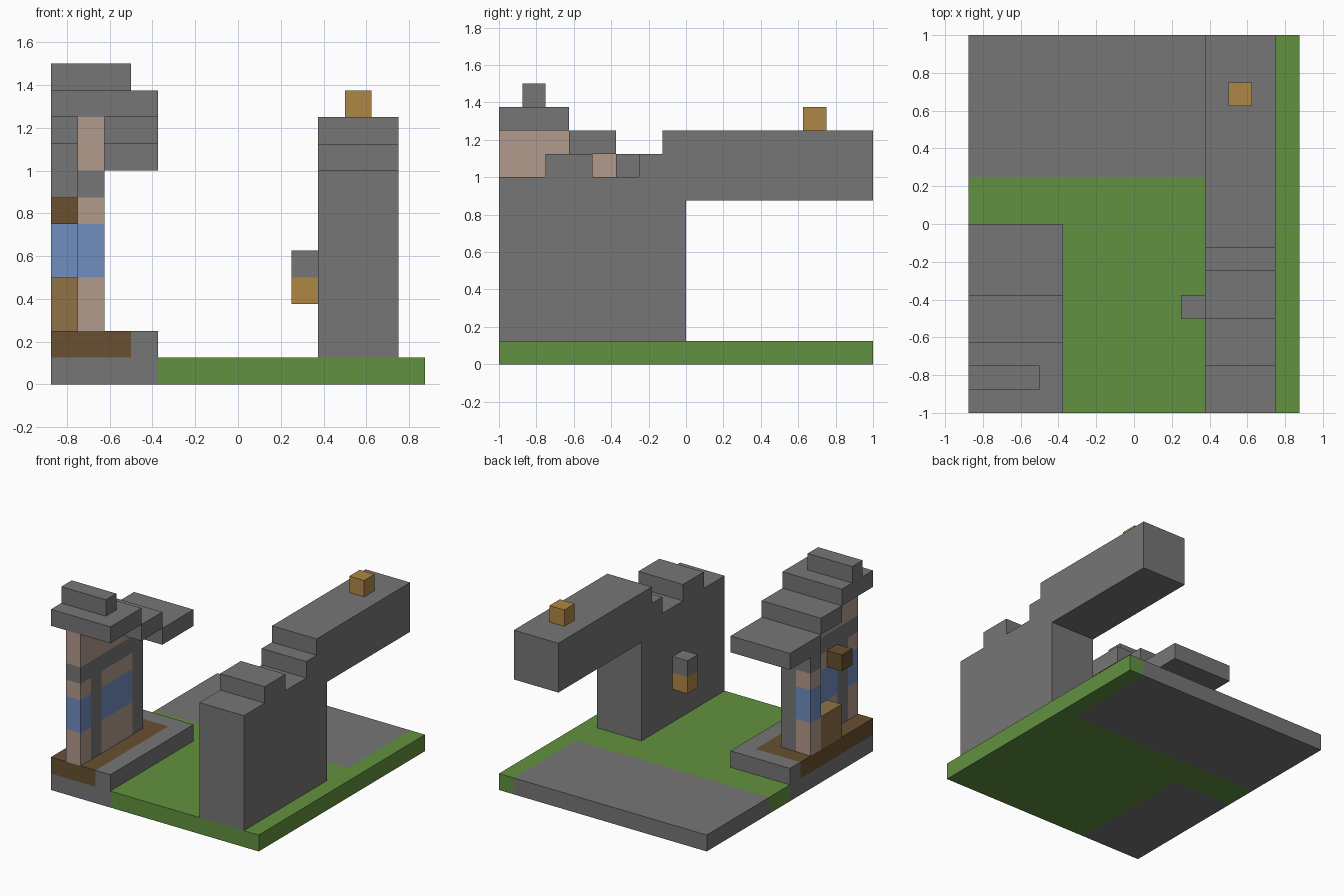
import bpy
import bmesh
from mathutils import Vector

if "Cube" in bpy.data.objects:
    bpy.data.objects.remove(bpy.data.objects["Cube"], do_unlink=True)


def material(name, rgb):
    mat = bpy.data.materials.new(name)
    mat.use_nodes = True
    color = (*rgb, 1.0)
    mat.diffuse_color = color
    mat.node_tree.nodes["Principled BSDF"].inputs["Base Color"].default_value = color
    return mat


STONE = material("grey_stone", (0.18, 0.18, 0.18))
GRASS = material("green_grass", (0.12, 0.285, 0.05))
GOLD = material("lamp_gold", (0.43, 0.245, 0.06))
PLASTER = material("pale_plaster", (0.45, 0.325, 0.27))
GLASS = material("window_blue", (0.165, 0.27, 0.53))
SOIL = material("dark_brown", (0.14, 0.08, 0.03))
WOOD = material("tan_wood", (0.28, 0.17, 0.065))


def prism(name, x0, x1, profile, rule, cuts=()):
    """Extrude a side profile (y, z) along x, cut it, colour faces by rule."""
    bm = bmesh.new()
    face = bm.faces.new([bm.verts.new((x0, y, z)) for y, z in profile])
    extruded = bmesh.ops.extrude_face_region(bm, geom=[face], use_keep_orig=True)
    moved = [v for v in extruded["geom"] if isinstance(v, bmesh.types.BMVert)]
    bmesh.ops.translate(bm, verts=moved, vec=(x1 - x0, 0, 0))
    for axis, value in cuts:
        point, normal = Vector(), Vector()
        point["xyz".index(axis)] = value
        normal["xyz".index(axis)] = 1
        bmesh.ops.bisect_plane(bm, geom=bm.verts[:] + bm.edges[:] + bm.faces[:],
                               plane_co=point, plane_no=normal)
    bmesh.ops.recalc_face_normals(bm, faces=bm.faces[:])
    mesh = bpy.data.meshes.new(name)
    for f in bm.faces:
        mat = rule(f.calc_center_median()) if callable(rule) else rule
        if mat.name not in mesh.materials:
            mesh.materials.append(mat)
        f.material_index = mesh.materials.find(mat.name)
    bm.to_mesh(mesh)
    bm.free()
    obj = bpy.data.objects.new(name, mesh)
    bpy.context.collection.objects.link(obj)
    return obj


def box(name, x, y, z, rule, cuts=()):
    profile = [(y[0], z[0]), (y[1], z[0]), (y[1], z[1]), (y[0], z[1])]
    return prism(name, x[0], x[1], profile, rule, cuts)


# Ground slab: grass with two stone areas
def ground_color(c):
    under_tower = c.x < -0.375 and c.y < 0
    paving = c.x < 0.75 and c.y > 0.25
    return STONE if under_tower or paving else GRASS


box("ground", (-0.875, 0.875), (-1, 1), (0, 0.125), ground_color,
    [("x", -0.375), ("x", 0.75), ("y", 0), ("y", 0.25)])

# Tower step with a brown floor set into it
box("tower_step", (-0.875, -0.375), (-1, 0), (0.125, 0.25),
    lambda c: SOIL if c.x < -0.5 and c.y < -0.125 else STONE,
    [("x", -0.5), ("y", -0.125)])

# Stepped wall with a long overhanging beam
prism("stepped_wall", 0.375, 0.75, [
    (-1, 0.125), (0, 0.125), (0, 0.875), (1, 0.875), (1, 1.25),
    (-0.125, 1.25), (-0.125, 1.125), (-0.25, 1.125), (-0.25, 1),
    (-0.5, 1), (-0.5, 1.125), (-0.75, 1.125), (-0.75, 1), (-1, 1)], STONE)

# Lamps
box("beam_lamp", (0.5, 0.625), (0.625, 0.75), (1.25, 1.375), GOLD)
box("wall_lamp", (0.25, 0.375), (-0.5, -0.375), (0.375, 0.625),
    lambda c: GOLD if c.z < 0.5 else STONE, [("z", 0.5)])


# Tower wall with painted windows
def window_color(c):
    if c.z > 0.875:
        return STONE
    return GLASS if 0.5 < c.z < 0.75 else PLASTER


def wall_color(c):
    framed = -0.875 < c.y < -0.75 or c.y > -0.375
    return STONE if framed else window_color(c)


LEVELS = [("z", z) for z in (0.5, 0.75, 0.875)]
WALL_X = (-0.75, -0.625)
box("tower_wall", WALL_X, (-1, -0.25), (0.25, 1), wall_color,
    LEVELS + [("y", y) for y in (-0.875, -0.75, -0.375)])
prism("tower_gable", *WALL_X, [
    (-1, 1), (-0.375, 1), (-0.375, 1.125), (-0.625, 1.125),
    (-0.625, 1.25), (-1, 1.25)], PLASTER)
box("side_column", (-0.875, -0.75), (-0.375, -0.25), (0.25, 1),
    window_color, LEVELS)

# Furniture on the outer side of the tower wall
box("wooden_bench", (-0.875, -0.75), (-0.625, -0.375), (0.25, 0.5), WOOD)
box("hanging_box", (-0.875, -0.75), (-0.75, -0.625), (0.75, 0.875), SOIL)

# Stepped roof and ridge
for i, span in enumerate([(-0.375, 0), (-0.625, -0.375), (-1, -0.625)]):
    z = 1 + i * 0.125
    box(f"roof_step_{i + 1}", (-0.875, -0.375), span, (z, z + 0.125), STONE)
box("roof_ridge", (-0.875, -0.5), (-0.875, -0.75), (1.375, 1.5), STONE)
